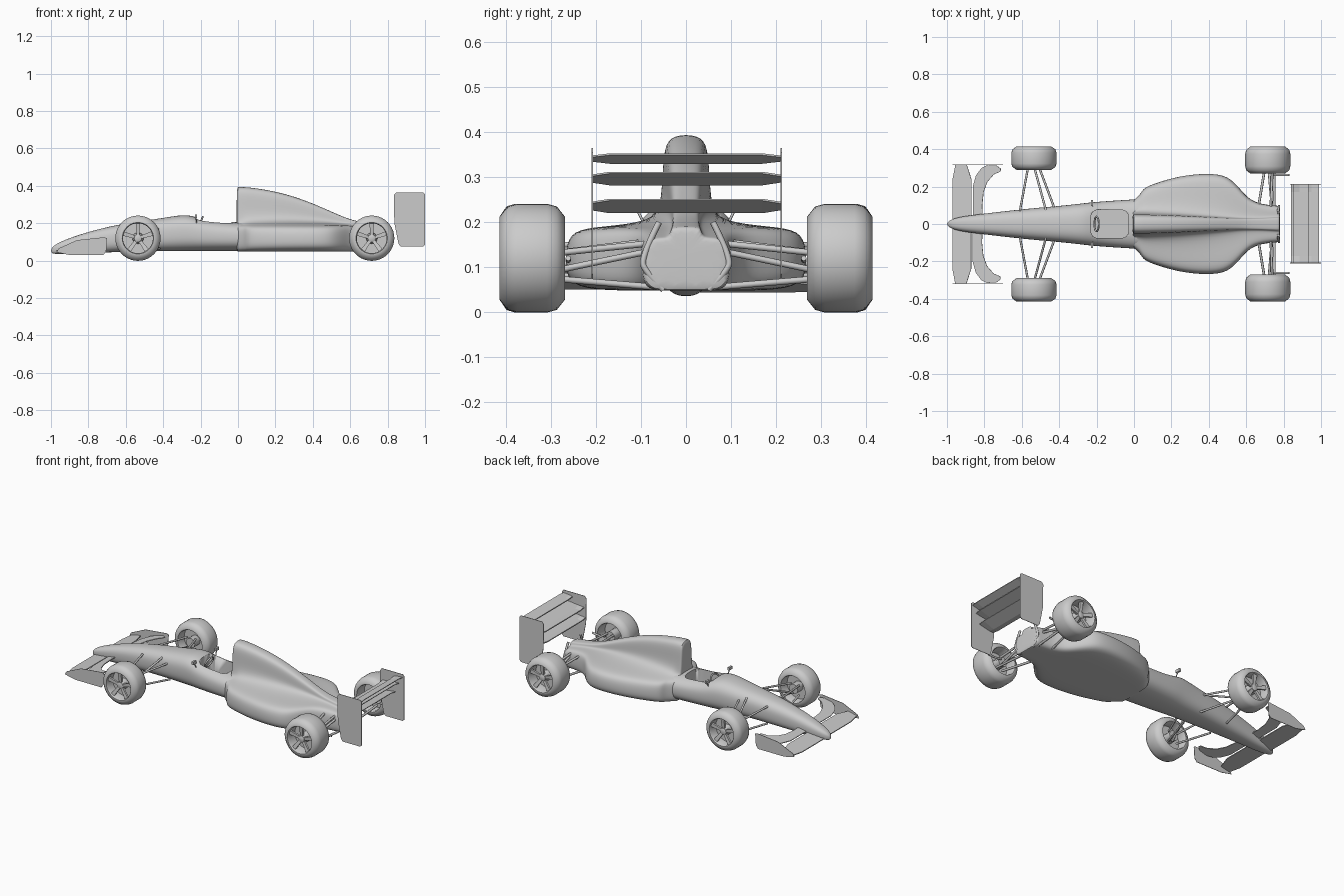
import bpy, bmesh, math
from mathutils import Vector

cube = bpy.data.objects.get("Cube")
if cube:
    bpy.data.objects.remove(cube)

grey = bpy.data.materials.new("plain_grey")
grey.use_nodes = True
grey.diffuse_color = (0.6, 0.6, 0.6, 1)
grey.node_tree.nodes["Principled BSDF"].inputs["Base Color"].default_value = (0.6, 0.6, 0.6, 1)


def finish(name, bm, smooth=35, subdiv=0):
    bmesh.ops.recalc_face_normals(bm, faces=bm.faces)
    mesh = bpy.data.meshes.new(name)
    bm.to_mesh(mesh)
    bm.free()
    mesh.materials.append(grey)
    ob = bpy.data.objects.new(name, mesh)
    bpy.context.collection.objects.link(ob)
    bpy.ops.object.select_all(action='DESELECT')
    bpy.context.view_layer.objects.active = ob
    ob.select_set(True)
    if subdiv:
        ob.modifiers.new("smooth", 'SUBSURF').levels = subdiv
        ob.modifiers["smooth"].render_levels = subdiv
        bpy.ops.object.modifier_apply(modifier="smooth")
    if smooth:
        bpy.ops.object.shade_smooth_by_angle(angle=math.radians(smooth))
    return ob


def skin(bm, rings, closed=False):
    # join a row of closed rings, capping both ends unless it loops
    loops = [[bm.verts.new(p) for p in ring] for ring in rings]
    pairs = list(zip(loops, loops[1:]))
    if closed:
        pairs.append((loops[-1], loops[0]))
    else:
        for end in (loops[0], loops[-1]):
            bm.faces.new(end)
    for a, b in pairs:
        for i in range(len(a)):
            j = (i + 1) % len(a)
            bm.faces.new((a[i], a[j], b[j], b[i]))


def circle(centre, r, y, n=40):
    return [(centre[0] + r * math.cos(i * math.tau / n), centre[1] + y,
             centre[2] + r * math.sin(i * math.tau / n)) for i in range(n)]


def tube(name, points, r):
    curve = bpy.data.curves.new(name, 'CURVE')
    curve.dimensions = '3D'
    curve.bevel_depth = r
    curve.bevel_resolution = 2
    curve.use_fill_caps = True
    spline = curve.splines.new('POLY' if len(points) == 2 else 'NURBS')
    spline.points.add(len(points) - 1)
    for p, co in zip(spline.points, points):
        p.co = (*co, 1)
    if len(points) > 2:
        spline.use_endpoint_u = True
        spline.order_u = 3
    curve.materials.append(grey)
    bpy.context.collection.objects.link(bpy.data.objects.new(name, curve))


def plate(name, outline, thick):
    # thin solid sheet from a 3D outline, thickened along its normal
    bm = bmesh.new()
    face = bm.faces.new([bm.verts.new(p) for p in outline])
    face.normal_update()
    step = face.normal * thick
    top = bmesh.ops.extrude_face_region(bm, geom=[face])["geom"]
    bmesh.ops.translate(bm, vec=step, verts=[v for v in top if isinstance(v, bmesh.types.BMVert)])
    return finish(name, bm, 0)


def ellipse_ring(x, w, lo, hi, power=0.75, n=20):
    ring = []
    for i in range(n):
        a = (i + 0.5) * math.tau / n
        c, s = math.cos(a), math.sin(a)
        ring.append((x, math.copysign(abs(c) ** power, c) * w,
                     (lo + hi) / 2 + math.copysign(abs(s) ** power, s) * (hi - lo) / 2))
    return ring


# nose and driver tub: station, half width, bottom, top
tub = [(-1, .008, .04, .065), (-.975, .028, .035, .09), (-.9, .044, .035, .122),
       (-.8, .056, .04, .155), (-.65, .074, .045, .193), (-.5, .089, .05, .215),
       (-.38, .099, .05, .232), (-.27, .112, .05, .252), (-.2, .12, .05, .222),
       (-.05, .13, .05, .207), (.08, .138, .05, .205), (.2, .12, .05, .2)]
bm = bmesh.new()
skin(bm, [ellipse_ring(*s) for s in tub])
body = finish("nose_and_tub", bm, 40, 2)

# cockpit opening cut into the tub
bm = bmesh.new()
bmesh.ops.create_cube(bm, size=1)
bmesh.ops.scale(bm, vec=(.2, .15, .3), verts=bm.verts)
bmesh.ops.translate(bm, vec=(-.13, 0, .26), verts=bm.verts)
bmesh.ops.bevel(bm, geom=[e for e in bm.edges if abs((e.verts[0].co - e.verts[1].co).z) > .1],
                offset=.035, segments=4, affect='EDGES', profile=.5)
cutter = finish("cockpit_cutter", bm)
cutter.hide_render = True
cut = body.modifiers.new("cockpit", 'BOOLEAN')
cut.object = cutter
cut.operation = 'DIFFERENCE'
bpy.context.view_layer.objects.active = body
bpy.ops.object.modifier_apply(modifier="cockpit")
bpy.data.objects.remove(cutter)


# sidepods blending up into the engine cover
def pod_ring(x, w, side, c, top):
    lo = .048
    rise = top - side
    half = [(w * .3, lo), (w * .8, lo), (w * .97, lo + .02), (w, lo + .06), (w * .98, side - .02),
            (w * .85, side), (max(w * .5, c * 1.2), side + rise * .04), (c * 1.15, side + rise * .15),
            (c, side + rise * .5), (c * .95, top - rise * .12), (c * .55, top)]
    return [(x, y, z) for y, z in half] + [(x, -y, z) for y, z in reversed(half)]


pods = [(-.008, .125, .185, .05, .394), (0, .13, .185, .052, .395), (.035, .16, .185, .052, .394),
        (.05, .195, .186, .052, .393), (.12, .222, .187, .05, .385), (.22, .252, .188, .047, .366),
        (.32, .268, .188, .042, .337), (.42, .272, .188, .037, .298), (.5, .258, .188, .033, .262),
        (.56, .2, .187, .03, .236), (.61, .135, .186, .03, .217), (.68, .105, .18, .03, .203),
        (.775, .098, .165, .035, .19), (.78, .096, .163, .034, .188)]
bm = bmesh.new()
skin(bm, [pod_ring(*s) for s in pods])
finish("engine_cover_and_sidepods", bm, 40, 2)

# steering wheel
tube("steering_wheel", [(-.2 + .012 * math.sin(a), .04 * math.cos(a), .205 + .03 * math.sin(a))
                        for a in [i * math.tau / 16 for i in range(17)]], .005)


# wheels: tyre, rim plate, hub and spokes
def wheel(label, x, y, w, side):
    mid = (x, y, .12)
    profile = [(-1, .084), (-1, .092), (-.75, .115), (-.45, .121), (.45, .121), (.75, .115),
               (1, .092), (1, .084), (.9, .08), (-.9, .08)]
    bm = bmesh.new()
    skin(bm, [circle(mid, r, t * w) for t, r in profile], True)
    finish(label + "_tyre", bm, 40)
    bm = bmesh.new()
    skin(bm, [circle(mid, .081, t) for t in (-.004, .004)])
    skin(bm, [circle(mid, r, t * side, 20) for r, t in ((.03, -w * .9), (.03, .02), (.02, w * .75), (.012, w * .8))])
    for k in range(5):
        a = k * math.tau / 5 + math.pi / 2
        out, across = Vector((math.cos(a), 0, math.sin(a))), Vector((-math.sin(a), 0, math.cos(a)))
        rings = []
        for r, half, depth in ((.01, .008, w * .7), (.081, .012, w * .85)):
            base = Vector(mid) + out * r
            rings.append([base + across * (half * u) + Vector((0, side * (depth - d), 0))
                          for u, d in ((-1, 0), (1, 0), (1, .012), (-1, .012))])
        skin(bm, rings)
    finish(label + "_rim", bm, 30)


for s, name in ((1, "left"), (-1, "right")):
    wheel("front_" + name, -.535, s * .352, .063, s)
    wheel("rear_" + name, .715, s * .342, .073, s)

    # front suspension arms
    for x0, x1, z0, z1 in ((-.565, -.61, .145, .17), (-.51, -.42, .145, .17), (-.565, -.61, .085, .065),
                           (-.51, -.42, .085, .065), (-.535, -.47, .09, .19)):
        tube("front_arm_" + name, [(x0, s * .31, z0), (x1, s * .07, z1)], .006)
    # rear suspension arms
    for x0, x1, z0, z1 in ((.7, .66, .13, .16), (.74, .73, .13, .155), (.7, .66, .075, .055),
                           (.75, .75, .075, .055), (.72, .74, .09, .14)):
        tube("rear_arm_" + name, [(x0, s * .3, z0), (x1, s * .06, z1)], .007)
    tube("rear_brake_duct_" + name, [(.74, s * .262, .12), (.79, s * .262, .11), (.83, s * .262, .12)], .006)
    # curved braces behind the gearbox
    tube("rear_brace_" + name, [(.77, s * .06, .2), (.775, s * .1, .12), (.775, s * .09, .09), (.77, s * .05, .05)], .007)

    # mirrors on short stalks
    tube("mirror_stalk_" + name, [(-.22, s * .09, .19), (-.225, s * .112, .235)], .003)
    bm = bmesh.new()
    bmesh.ops.create_cube(bm, size=1)
    bmesh.ops.scale(bm, vec=(.012, .03, .018), verts=bm.verts)
    bmesh.ops.translate(bm, vec=(-.225, s * .112, .238), verts=bm.verts)
    finish("mirror_" + name, bm, 0)

    # front wing: main plane, swept flap and end plate
    plate("front_wing_" + name, [(-.97, 0, .05), (-.97, s * .24, .05), (-.955, s * .318, .052),
                                 (-.895, s * .318, .065), (-.87, s * .24, .07), (-.87, 0, .07)], .006)
    flap = [(-.862, .04), (-.862, .2), (-.845, .26), (-.815, .3), (-.785, .315), (-.735, .312), (-.712, .295),
            (-.715, .28), (-.75, .265), (-.785, .225), (-.805, .17), (-.812, .1), (-.81, .04)]
    plate("front_flap_" + name, [(x, s * y, .075 + (x + .862) * .25) for x, y in flap], .005)
    ends = [(-.97, .045), (-.9, .03), (-.72, .03), (-.705, .05), (-.7, .12), (-.715, .125), (-.86, .11), (-.96, .065)]
    plate("front_end_plate_" + name, [(x, s * .318, z) for x, z in ends], .003)

    # rear wing end plate
    ends = [(.845, .365), (.99, .365), (1, .355), (1, .085), (.99, .075), (.87, .075), (.858, .09), (.836, .2), (.833, .35)]
    plate("rear_end_plate_" + name, [(x, s * .21, z) for x, z in ends], .003)

# rear wing planes, tilted up to the rear with tapering tips
for name, x0, x1, z0, z1 in (("lower", .84, .94, .22, .252), ("middle", .85, .965, .282, .312),
                             ("upper", .93, .99, .33, .353)):
    rings = []
    for y, k in ((-.21, .6), (-.17, 1), (.17, 1), (.21, .6)):
        zc = (z0 + z1) / 2
        lo, hi = zc + (z0 - zc) * k, zc + (z1 - zc) * k
        rings.append([(x0, y, lo), (x0 + .3 * (x1 - x0), y, lo), (x1, y, hi - .004), (x1, y, hi),
                      (x0 + .3 * (x1 - x0), y, lo + .01), (x0, y, lo + .006)])
    bm = bmesh.new()
    skin(bm, rings)
    finish("rear_wing_" + name, bm, 0)
